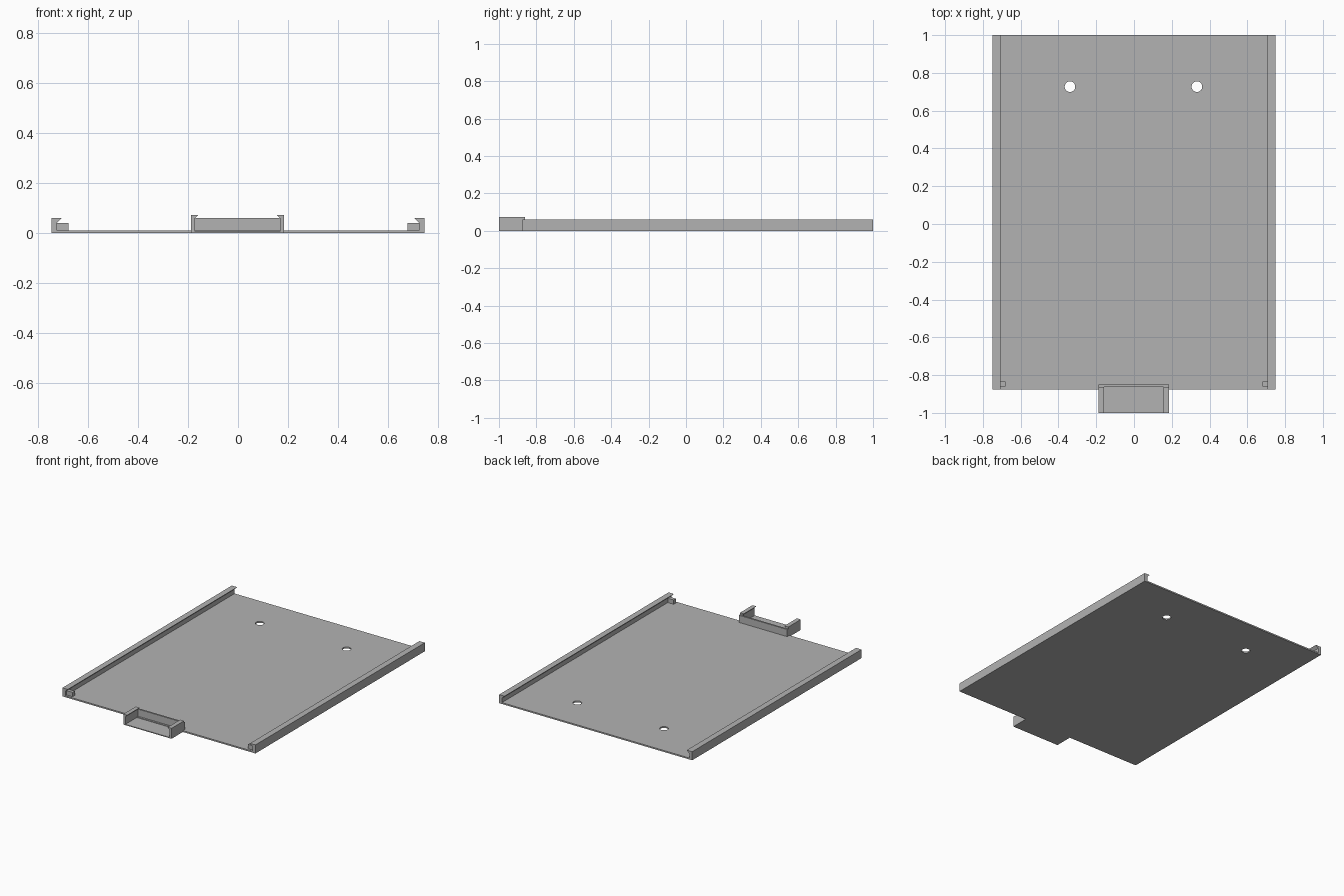
import bpy
import bmesh

cube = bpy.data.objects.get("Cube")
if cube:
    bpy.data.objects.remove(cube, do_unlink=True)

grey = bpy.data.materials.new("matte grey")
grey.use_nodes = True
grey.diffuse_color = (0.45, 0.45, 0.45, 1)
grey.node_tree.nodes["Principled BSDF"].inputs["Base Color"].default_value = grey.diffuse_color


def extrude_profile(name, points, y0, y1):
    """Extrude an x-z outline along y."""
    bm = bmesh.new()
    face = bm.faces.new([bm.verts.new((x, y0, z)) for x, z in points])
    new = bmesh.ops.extrude_face_region(bm, geom=[face])["geom"]
    verts = [v for v in new if isinstance(v, bmesh.types.BMVert)]
    bmesh.ops.translate(bm, verts=verts, vec=(0, y1 - y0, 0))
    bmesh.ops.recalc_face_normals(bm, faces=bm.faces[:])
    mesh = bpy.data.meshes.new(name)
    bm.to_mesh(mesh)
    bm.free()
    mesh.materials.append(grey)
    obj = bpy.data.objects.new(name, mesh)
    bpy.context.collection.objects.link(obj)
    return obj


def box(name, x0, x1, y0, y1, z0, z1):
    return extrude_profile(name, [(x0, z0), (x1, z0), (x1, z1), (x0, z1)], y0, y1)


def channel(half, centre=0.0):
    """Mirror a half outline into a full channel section."""
    return [(centre + x, z) for x, z in half] + [(centre - x, z) for x, z in reversed(half)]


# Base plate with hooked side rails
tray = extrude_profile("tray_with_rails", channel(
    [(0.748, 0), (0.748, 0.06), (0.706, 0.06), (0.726, 0.041), (0.726, 0.01)]),
    -0.875, 1.0)

# Two mounting holes
for x in (-0.339, 0.333):
    bpy.ops.mesh.primitive_cylinder_add(vertices=32, radius=0.028, depth=0.2,
                                        location=(x, 0.727, 0))
    cutter = bpy.context.object
    cutter.name = "hole_cutter"
    cutter.hide_render = True
    cut = tray.modifiers.new("hole", "BOOLEAN")
    cut.object = cutter
    cut.operation = "DIFFERENCE"
    cut.solver = "EXACT"
    bpy.context.view_layer.objects.active = tray
    bpy.ops.object.modifier_apply(modifier=cut.name)
    bpy.data.objects.remove(cutter, do_unlink=True)

# Small stops at the front end of each rail
for side, s in (("left", 1), ("right", -1)):
    xs = sorted((s * 0.73, s * 0.68))
    box(side + "_stop", *xs, -0.86, -0.835, 0.008, 0.04)

# Front clip: thin floor with hooked arms, closed by a rear wall
extrude_profile("front_clip", channel(
    [(0.187, 0), (0.187, 0.073), (0.157, 0.073), (0.17, 0.06), (0.17, 0.006)], -0.002),
    -1.0, -0.862)
box("clip_rear_wall", -0.189, 0.185, -0.862, -0.85, 0.005, 0.06)
